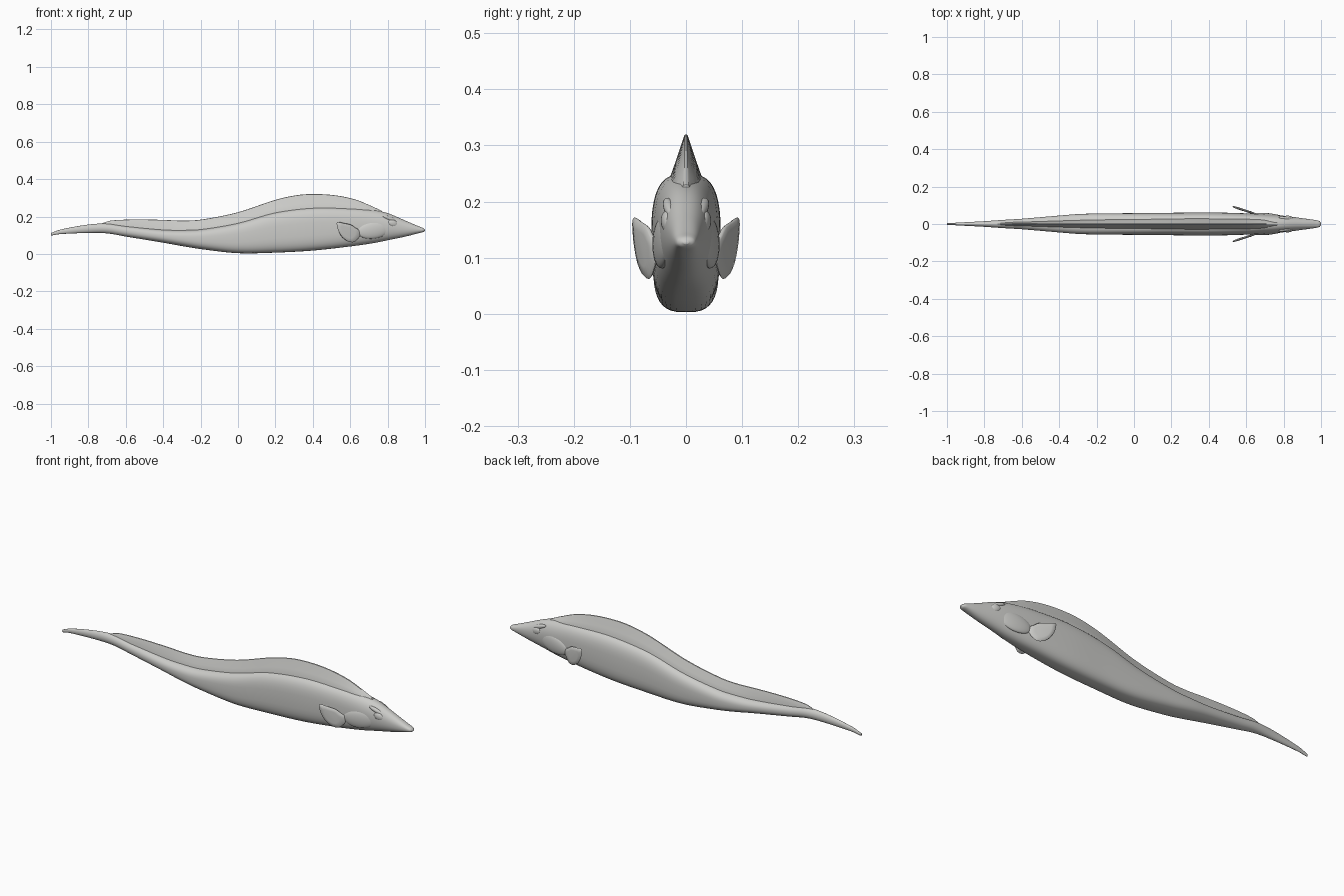
import bpy, bmesh, math
from mathutils import Vector

old = bpy.data.objects.get("Cube")
if old:
    bpy.data.objects.remove(old, do_unlink=True)

skin = bpy.data.materials.new("pale_grey_skin")
skin.use_nodes = True
colour = (0.6, 0.6, 0.58, 1)
skin.diffuse_color = colour
skin.node_tree.nodes["Principled BSDF"].inputs["Base Color"].default_value = colour


def finish(name, bm, angle=50):
    """Turn a bmesh into a smooth shaded, coloured object."""
    bmesh.ops.recalc_face_normals(bm, faces=bm.faces)
    mesh = bpy.data.meshes.new(name)
    bm.to_mesh(mesh)
    bm.free()
    mesh.materials.append(skin)
    obj = bpy.data.objects.new(name, mesh)
    bpy.context.collection.objects.link(obj)
    bpy.ops.object.select_all(action="DESELECT")
    obj.select_set(True)
    bpy.context.view_layer.objects.active = obj
    bpy.ops.object.shade_smooth_by_angle(angle=math.radians(angle))
    return obj


def sample(stations, x):
    """Smoothly interpolate the station rows at position x."""
    last = len(stations) - 1
    i = 0
    while i < last - 1 and stations[i + 1][0] < x:
        i += 1

    def slope(j, k):
        a, b = stations[max(j - 1, 0)], stations[min(j + 1, last)]
        return (b[k] - a[k]) / (b[0] - a[0])

    p, q = stations[i], stations[i + 1]
    h = q[0] - p[0]
    t = (x - p[0]) / h
    row = []
    for k in range(1, len(p)):
        a, b = p[k], q[k]
        ma, mb = slope(i, k) * h, slope(i + 1, k) * h
        row.append(a + t * ma + t * t * (3 * (b - a) - 2 * ma - mb)
                   + t ** 3 * (2 * (a - b) + ma + mb))
    return row


def loft(name, stations, section, steps, angle):
    """Skin closed cross-sections along the x axis."""
    bm = bmesh.new()
    rings = []
    x0, x1 = stations[0][0], stations[-1][0]
    for s in range(steps + 1):
        # cosine spacing puts more rings at the ends
        x = x0 + (x1 - x0) * (1 - math.cos(math.pi * s / steps)) / 2
        points = section(*sample(stations, x))
        rings.append([bm.verts.new((x, y, z)) for y, z in points])
    for a, b in zip(rings, rings[1:]):
        n = len(a)
        for j in range(n):
            k = (j + 1) % n
            bm.faces.new((a[j], a[k], b[k], b[j]))
    bm.faces.new(rings[0])
    bm.faces.new(rings[-1])
    return finish(name, bm, angle)


def body_section(top, bottom, half_width, power):
    mid, half = (top + bottom) / 2, (top - bottom) / 2
    points = []
    for j in range(40):
        a = math.tau * j / 40
        c, s = math.cos(a), math.sin(a)
        points.append((half_width * math.copysign(abs(c) ** (2 / power), c),
                       mid + half * math.copysign(abs(s) ** (2 / power), s)))
    return points


def fin_section(top, base, half_width):
    # wedge with a narrow rounded crest
    tip = min(0.005, half_width * 0.4)
    h = top - base
    side = [(half_width, base - 0.03), (half_width, base), (half_width * 0.62, base + h * 0.4),
            (tip, base + h * 0.9), (tip * 0.6, base + h * 0.98)]
    return side + [(0, top)] + [(-y, z) for y, z in reversed(side)]


# Body with head and tail: x, top, bottom, half width, squareness
body = [(-1, .112, .098, .004, 2), (-.95, .13, .106, .007, 2),
        (-.8, .157, .112, .015, 2), (-.7, .162, .11, .022, 2),
        (-.6, .149, .093, .028, 2.1), (-.4, .13, .06, .045, 2.3),
        (-.3, .128, .042, .053, 2.5), (-.2, .132, .026, .056, 2.7),
        (0, .166, .004, .058, 3), (.2, .223, .007, .06, 3),
        (.4, .248, .018, .062, 3), (.6, .245, .04, .057, 2.8),
        (.72, .235, .057, .051, 2.4), (.8, .218, .073, .044, 2.2),
        (.9, .176, .094, .031, 2.2), (.97, .146, .112, .021, 2.3),
        (.993, .137, .118, .015, 2.2), (1, .13, .124, .005, 2)]
loft("body", body, body_section, 110, 60)

# Long fin along the back: x, crest, base, half width
back_fin = [(-.73, .163, .155, .006), (-.68, .178, .155, .009),
            (-.55, .184, .138, .013), (-.4, .182, .124, .018),
            (-.3, .178, .123, .021), (-.2, .183, .128, .023),
            (0, .223, .16, .026), (.2, .289, .217, .028),
            (.32, .315, .236, .029), (.42, .32, .242, .029),
            (.53, .312, .241, .028), (.63, .29, .237, .026),
            (.7, .262, .231, .022), (.77, .23, .216, .012)]
loft("back_fin", back_fin, fin_section, 80, 35)


def blob(name, centre, radii, pitch, yaw, side):
    bm = bmesh.new()
    bmesh.ops.create_uvsphere(bm, u_segments=24, v_segments=16, radius=1)
    obj = finish(name, bm, 180)
    obj.location = (centre[0], side * centre[1], centre[2])
    obj.scale = radii
    obj.rotation_euler = (0, math.radians(pitch), side * math.radians(yaw))


def chest_fin(name, side):
    # lens shaped paddle leaning out towards the tail
    outline = [Vector(p) for p in ((.53, .172), (.529, .15), (.537, .122), (.556, .09),
                                   (.585, .068), (.615, .062), (.635, .075), (.652, .098),
                                   (.65, .125), (.628, .14), (.605, .156), (.565, .165))]
    n = len(outline)
    smooth = []
    for i in range(n):
        a, b, c, d = (outline[(i + k) % n] for k in (-1, 0, 1, 2))
        smooth += [b, (9 * (b + c) - a - d) / 16]
    middle = sum(smooth, Vector((0, 0))) / len(smooth)
    bm = bmesh.new()

    def vert(p, lift):
        y = .054 + (.65 - p.x) * .32 + lift
        return bm.verts.new((p.x, side * y, p.y))

    rim = [vert(p, 0) for p in smooth]
    for sign in (-1, 1):
        ring = rim
        for size, lift in ((.93, .004), (.6, .006)):
            inner = [vert(middle.lerp(p, size), sign * lift) for p in smooth]
            for j in range(len(ring)):
                k = (j + 1) % len(ring)
                bm.faces.new((ring[j], ring[k], inner[k], inner[j]))
            ring = inner
        bm.faces.new(ring)
    finish(name, bm, 80)


# Paired parts of the head and chest
for label, side in (("left", 1), ("right", -1)):
    chest_fin(label + "_chest_fin", side)
    blob(label + "_eye", (.828, .034, .164), (.026, .01, .018), 20, -10, side)
    blob(label + "_brow", (.815, .028, .187), (.045, .011, .011), 22, -10, side)
    blob(label + "_gill_cover", (.725, .041, .128), (.088, .016, .046), -8, -7, side)
